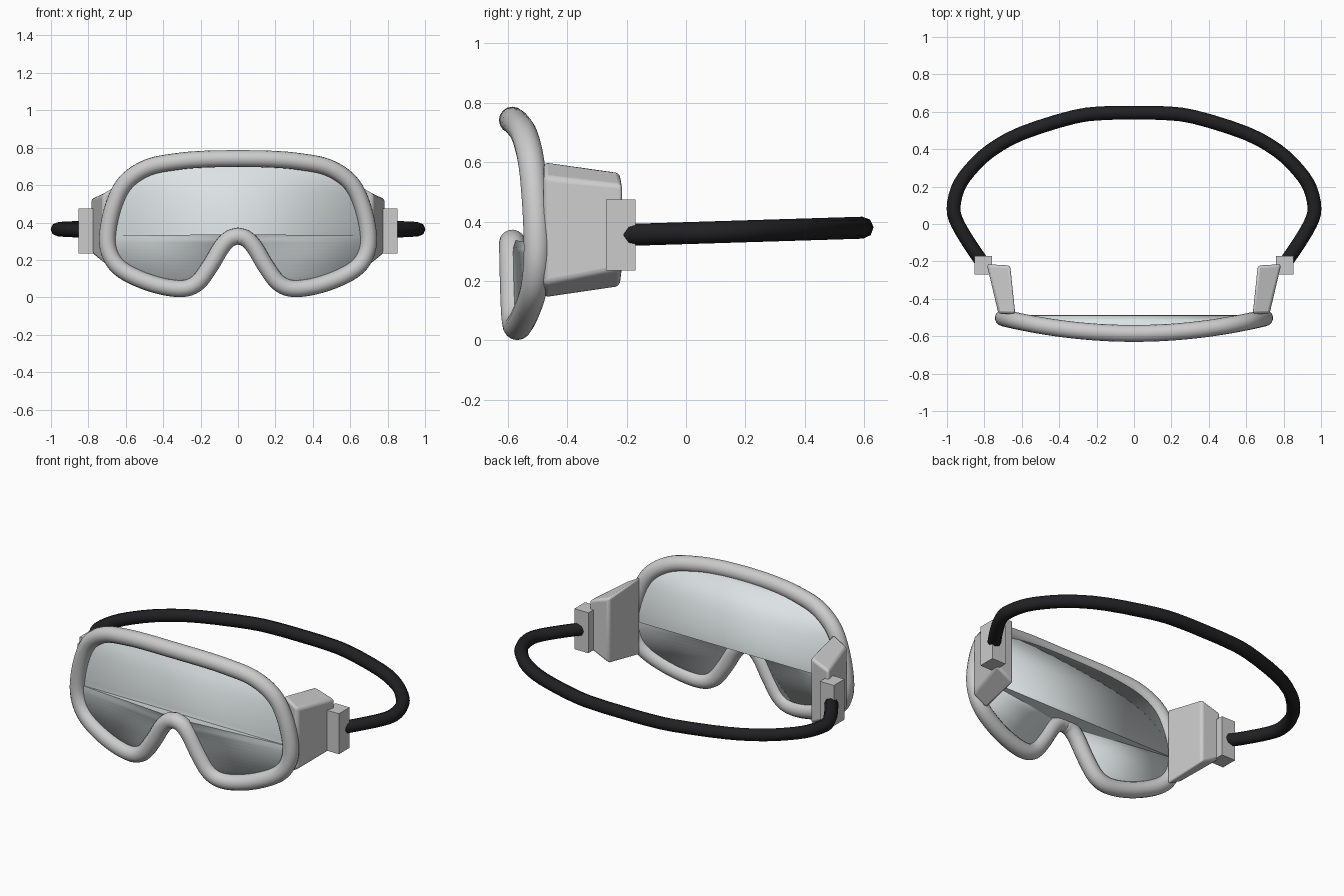
import bpy, bmesh
from mathutils import Vector

if "Cube" in bpy.data.objects:
    bpy.data.objects.remove(bpy.data.objects["Cube"])


def material(name, color):
    m = bpy.data.materials.new(name)
    m.diffuse_color = color
    m.use_nodes = True
    m.node_tree.nodes["Principled BSDF"].inputs["Base Color"].default_value = m.diffuse_color
    return m


def catmull(pts, steps):
    """Smooth polyline through the points of a half path (mirrored at both x=0 ends)."""
    v = [Vector(p) for p in pts]
    v = [2 * v[0] - v[1]] + v + [2 * v[-1] - v[-2]]
    out = []
    for a, b, c, d in zip(v, v[1:], v[2:], v[3:]):
        for i in range(steps):
            t = i / steps
            out.append(0.5 * (2 * b + (c - a) * t + (2 * a - 5 * b + 4 * c - d) * t**2
                              + (3 * b - a - 3 * c + d) * t**3))
    return out + [v[-2]]


def tube(name, pts, radius, res, cyclic=False):
    cu = bpy.data.curves.new(name, 'CURVE')
    cu.dimensions = '3D'
    cu.bevel_depth, cu.bevel_resolution = radius, res
    cu.use_fill_caps = not cyclic
    sp = cu.splines.new('POLY')
    sp.points.add(len(pts) - 1)
    for p, co in zip(sp.points, pts):
        p.co = (*co, 1)
    sp.use_cyclic_u = cyclic
    sp.use_smooth = True
    ob = bpy.data.objects.new(name, cu)
    bpy.context.collection.objects.link(ob)
    return ob


def mesh_object(name, verts, faces):
    me = bpy.data.meshes.new(name)
    me.from_pydata(verts, [], faces)
    bm = bmesh.new()
    bm.from_mesh(me)
    bmesh.ops.remove_doubles(bm, verts=bm.verts, dist=1e-4)
    bmesh.ops.recalc_face_normals(bm, faces=bm.faces)
    bm.to_mesh(me)
    bm.free()
    ob = bpy.data.objects.new(name, me)
    bpy.context.collection.objects.link(ob)
    return ob


def smooth(ob, angle):
    bpy.ops.object.select_all(action='DESELECT')
    ob.select_set(True)
    bpy.context.view_layer.objects.active = ob
    bpy.ops.object.shade_smooth_by_angle(angle=angle)


def depth(x):
    """Wrap-around bow of the mask front."""
    return -0.585 + 0.17 * x * x


# Frame: round tube following the mask outline with the nose notch
outline = [(0, .742), (.17, .739), (.32, .727), (.48, .695), (.6, .615), (.665, .49),
           (.698, .33), (.68, .22), (.61, .14), (.46, .073), (.31, .046), (.22, .075),
           (.15, .165), (.09, .265), (.045, .313), (0, .328)]
half = catmull(outline, 6)
ring = half + [Vector((-p.x, p.y)) for p in half[-2:0:-1]]
tube("frame", [(p.x, depth(p.x), p.y) for p in ring], 0.045, 6, cyclic=True)

# Lens: straight chords across the outline, splitting into two lobes below the nose bridge
low = min(range(len(half)), key=lambda i: half[i].y)
outer, inner = half[:low + 1], half[low:]
nose_z = half[-1].y


def x_at(path, z):
    for a, b in zip(path, path[1:]):
        if min(a.y, b.y) <= z <= max(a.y, b.y) and a.y != b.y:
            return a.x + (b.x - a.x) * (z - a.y) / (b.y - a.y)
    return path[-1].x


def strip(rows):
    start = len(verts)
    for row in rows:
        verts.extend(row)
    for i in range(len(rows) - 1):
        a = start + 2 * i
        faces.append((a, a + 1, a + 3, a + 2))


def on_front(x, z):
    return (x, depth(x) + 0.005, z)


verts, faces = [], []
xs = x_at(outer, nose_z)
upper = [(p.x, p.y) for p in outer[1:] if p.y > nose_z + .005] + [(xs, nose_z)]
strip([(on_front(-x, z), on_front(x, z)) for x, z in upper])
n = 14
levels = [nose_z + (half[low].y + .004 - nose_z) * i / n for i in range(n + 1)]
for s in (-1, 1):
    strip([(on_front(s * x_at(outer, z), z),
            on_front(s * (x_at(inner, z) if i else 0), z)) for i, z in enumerate(levels)])
k = len(verts)
verts += [on_front(-xs, nose_z), on_front(xs, nose_z), on_front(0, nose_z)]
faces.append((k, k + 1, k + 2))
lens = mesh_object("lens", verts, faces)
mod = lens.modifiers.new("thickness", 'SOLIDIFY')
mod.thickness, mod.offset = 0.02, 0
lens.data.materials.append(material("lens_clear", (.72, .77, .78, 1)))
smooth(lens, 0.6)

# Side arms (tapered wedges) and strap clips
arm_front = [(.635, -.48, .14), (.725, -.48, .19), (.725, -.48, .55), (.635, -.48, .605)]
arm_back = [(.662, -.222, .178), (.787, -.215, .24), (.787, -.215, .525), (.662, -.222, .567)]
box_faces = [(0, 1, 2, 3), (4, 5, 6, 7)] + [(i, (i + 1) % 4, (i + 1) % 4 + 4, i + 4) for i in range(4)]
clip = [(x, y, z) for z in (.235, .475) for x, y in
        ((.76, -.27), (.852, -.27), (.852, -.17), (.76, -.17))]
for side, s in (("left", -1), ("right", 1)):
    arm = mesh_object(side + "_arm", [(s * x, y, z) for x, y, z in arm_front + arm_back], box_faces)
    bev = arm.modifiers.new("bevel", 'BEVEL')
    bev.width, bev.segments = 0.015, 3
    smooth(arm, 0.6)
    mesh_object(side + "_clip", [(s * x, y, z) for x, y, z in clip], box_faces)

# Strap: black cord looping round the back of the head
strap_half = [(0, .595), (.15, .593), (.32, .573), (.6, .485), (.77, .39), (.88, .285),
              (.942, .19), (.965, .08), (.942, 0), (.88, -.105), (.815, -.2)]
cord = catmull(strap_half, 3)
path = [Vector((-p.x, p.y)) for p in cord[:0:-1]] + cord
strap = tube("strap", [(p.x, p.y, .355 + (p.y + .2) * .031) for p in path], 0.037, 2)
strap.data.materials.append(material("black_rubber", (.015, .015, .017, 1)))
